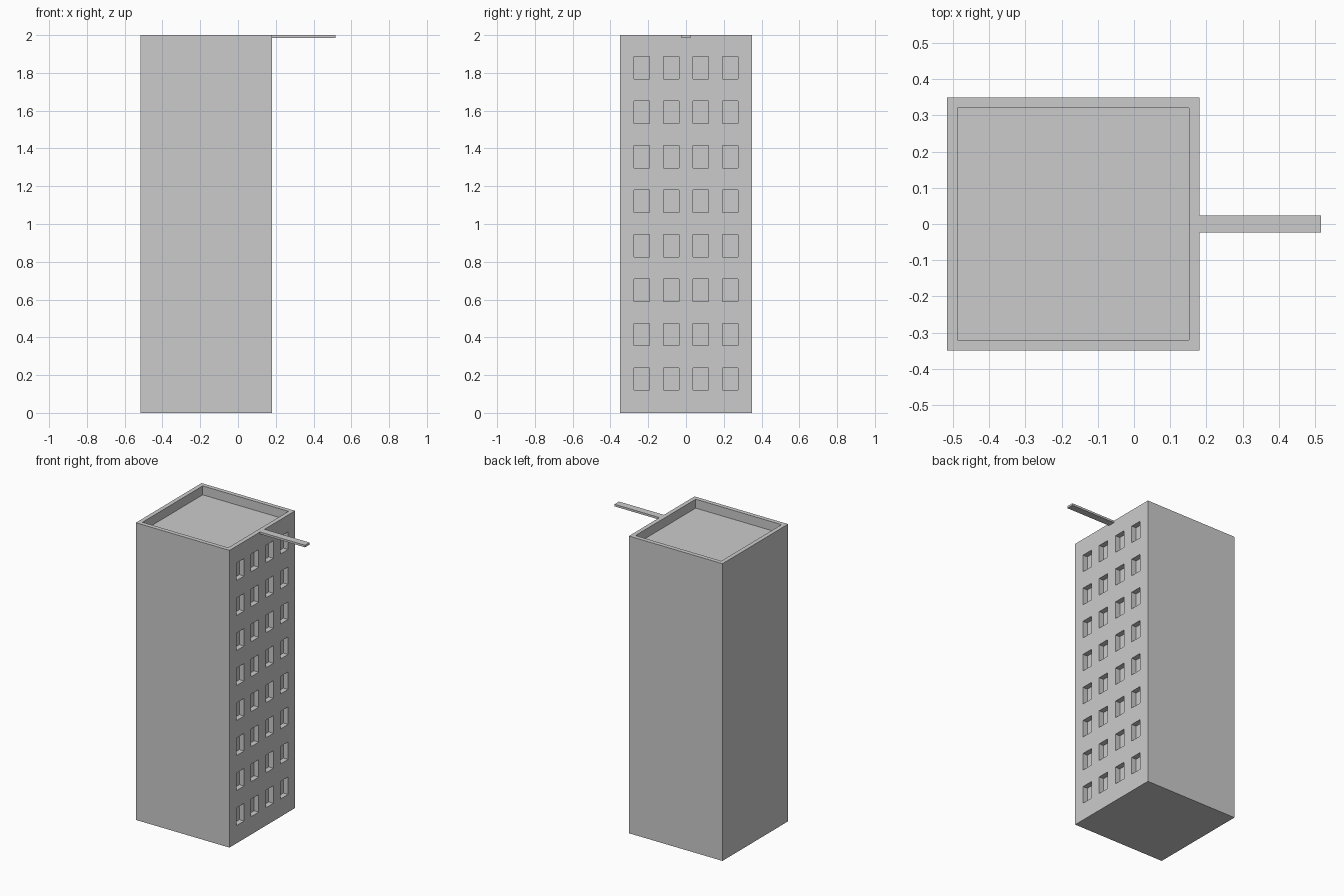
import bpy, bmesh
from mathutils import Matrix, Vector

if "Cube" in bpy.data.objects:
    bpy.data.objects.remove(bpy.data.objects["Cube"])


def boxes(name, spans):
    """One object made of boxes given as (x0, x1, y0, y1, z0, z1)."""
    bm = bmesh.new()
    for x0, x1, y0, y1, z0, z1 in spans:
        centre = Vector(((x0 + x1) / 2, (y0 + y1) / 2, (z0 + z1) / 2))
        size = Matrix.Diagonal((x1 - x0, y1 - y0, z1 - z0, 1))
        bmesh.ops.create_cube(bm, size=1, matrix=Matrix.Translation(centre) @ size)
    mesh = bpy.data.meshes.new(name)
    bm.to_mesh(mesh)
    bm.free()
    obj = bpy.data.objects.new(name, mesh)
    bpy.context.collection.objects.link(obj)
    return obj


LEFT, RIGHT, HALF, TOP = -0.516, 0.181, 0.349, 2.0
RIM, ROOF_DEPTH, WINDOW_DEPTH = 0.029, 0.06, 0.035

# Tower block
tower = boxes("tower", [(LEFT, RIGHT, -HALF, HALF, 0, TOP)])

# Roof recess and window openings
cuts = [(LEFT + RIM, RIGHT - RIM, -HALF + RIM, HALF - RIM, TOP - ROOF_DEPTH, TOP + 0.1)]
for row in range(8):
    for col in range(4):
        y = (col - 1.5) * 0.156
        z = 0.179 + row * 0.2355
        # stop short of the roof recess wall on every floor
        depth = min(WINDOW_DEPTH, 0.035)
        cuts.append((RIGHT - depth, RIGHT + 0.1, y - 0.04, y + 0.04, z - 0.059, z + 0.059))
cutter = boxes("opening_cutter", cuts)
cutter.hide_render = True
cutter.hide_viewport = True
cutter.display_type = 'WIRE'

mod = tower.modifiers.new("openings", 'BOOLEAN')
mod.operation = 'DIFFERENCE'
mod.solver = 'EXACT'
mod.object = cutter

# Plank sticking out from the roof edge
boxes("plank", [(RIGHT, 0.516, -0.024, 0.024, TOP - 0.014, TOP)])
